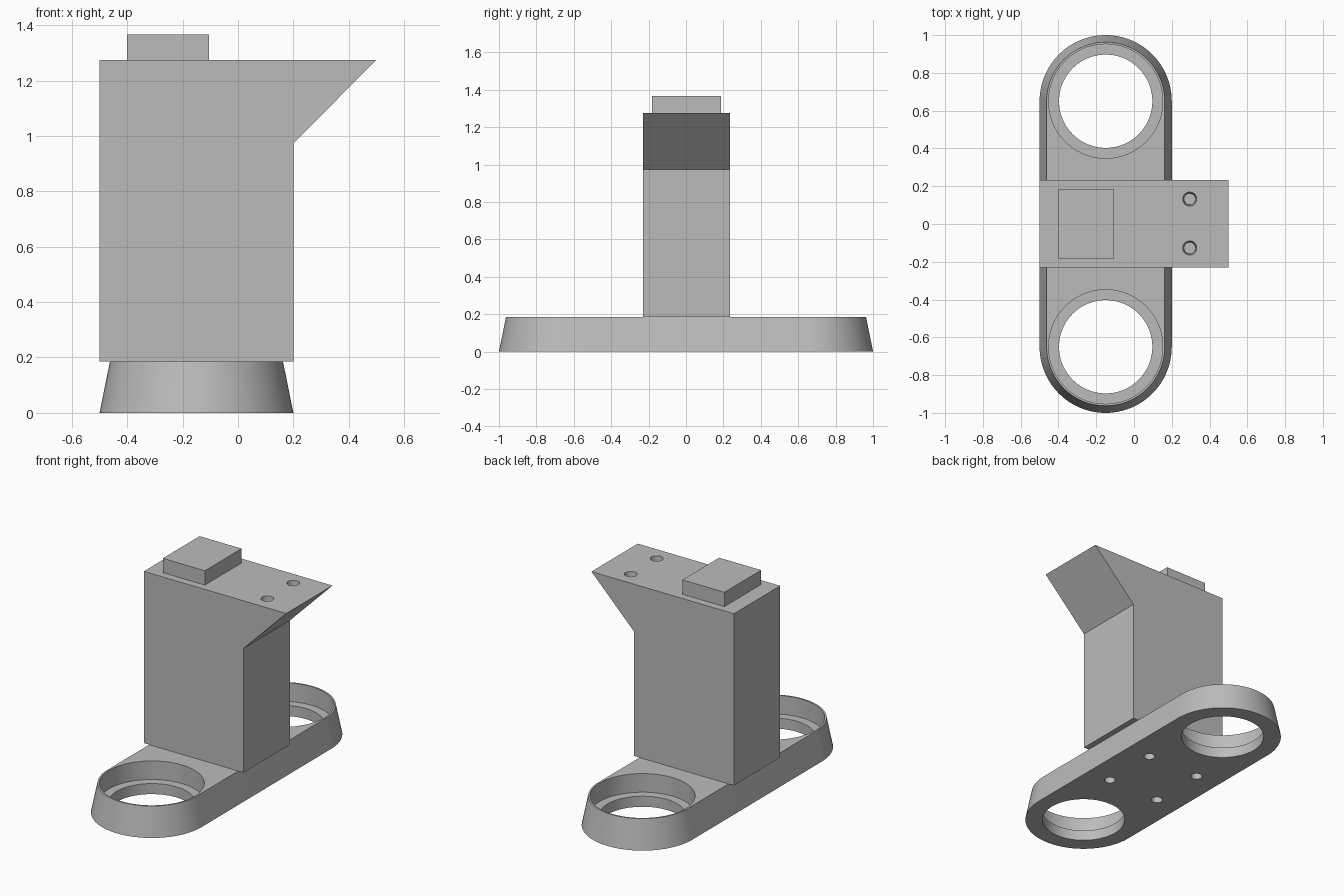
import bpy, bmesh, math

default = bpy.data.objects.get("Cube")
if default:
    bpy.data.objects.remove(default, do_unlink=True)

grey = bpy.data.materials.new("plain_grey")
grey.use_nodes = True
GREY = (0.5, 0.5, 0.5, 1)
grey.diffuse_color = GREY
grey.node_tree.nodes["Principled BSDF"].inputs["Base Color"].default_value = GREY

BASE_X, END_Y, BASE_TOP = -0.15, 0.65, 0.185
COLUMN_TOP = 1.275


def loft(name, lower, upper):
    """Closed solid between two matching loops of points."""
    bm = bmesh.new()
    low = [bm.verts.new(p) for p in lower]
    high = [bm.verts.new(p) for p in upper]
    bm.faces.new(low)
    bm.faces.new(high)
    for i in range(len(low)):
        j = (i + 1) % len(low)
        bm.faces.new((low[i], low[j], high[j], high[i]))
    bmesh.ops.recalc_face_normals(bm, faces=bm.faces)
    mesh = bpy.data.meshes.new(name)
    bm.to_mesh(mesh)
    bm.free()
    mesh.materials.append(grey)
    obj = bpy.data.objects.new(name, mesh)
    bpy.context.collection.objects.link(obj)
    return obj


def stadium(radius, z, steps=48):
    """Rounded-end outline running along y."""
    points = []
    for end in (1, -1):
        for i in range(steps + 1):
            a = math.pi * i / steps + (0 if end > 0 else math.pi)
            points.append((BASE_X + radius * math.cos(a),
                           end * END_Y + radius * math.sin(a), z))
    return points


def circle(x, y, z, radius, steps):
    return [(x + radius * math.cos(math.tau * i / steps),
             y + radius * math.sin(math.tau * i / steps), z) for i in range(steps)]


def drill(target, x, y, z0, z1, r0, r1, steps=96):
    """Cut a round, optionally tapered, hole into the target."""
    cutter = loft("cutter", circle(x, y, z0, r0, steps), circle(x, y, z1, r1, steps))
    cutter.hide_render = True
    mod = target.modifiers.new("hole", "BOOLEAN")
    mod.operation, mod.solver, mod.object = "DIFFERENCE", "EXACT", cutter
    bpy.context.view_layer.objects.active = target
    bpy.ops.object.modifier_apply(modifier=mod.name)
    bpy.data.objects.remove(cutter, do_unlink=True)


# Tapered base with a stepped opening at each end and four screw holes below
base = loft("base_plate", stadium(0.35, 0), stadium(0.3125, BASE_TOP))
for side in (1, -1):
    drill(base, BASE_X, side * END_Y, -0.1, 0.3, 0.247, 0.247)
    drill(base, BASE_X, side * END_Y, 0.067, 0.3, 0.302, 0.302)
    for dx in (-0.185, 0.185):
        drill(base, BASE_X + dx, side * 0.185, -0.1, 0.14, 0.033, 0.033, 32)

# Upright column with a sloped overhang
profile = [(-0.5, BASE_TOP), (0.2, BASE_TOP), (0.2, 0.973),
           (0.5, COLUMN_TOP), (-0.5, COLUMN_TOP)]
column = loft("column", [(x, -0.23, z) for x, z in profile],
              [(x, 0.234, z) for x, z in profile])
for y in (-0.127, 0.132):
    drill(column, 0.295, y, 1.175, COLUMN_TOP, 0.03, 0.037, 32)

# Raised block on the column
corners = [(-0.4, -0.182), (-0.105, -0.182), (-0.105, 0.186), (-0.4, 0.186)]
block = loft("top_block", [(x, y, COLUMN_TOP) for x, y in corners],
             [(x, y, 1.366) for x, y in corners])

# Smooth the curved walls, keep the edges sharp
bpy.ops.object.select_all(action="DESELECT")
for obj in (base, column, block):
    obj.select_set(True)
bpy.context.view_layer.objects.active = base
bpy.ops.object.shade_smooth_by_angle(angle=math.radians(30))
